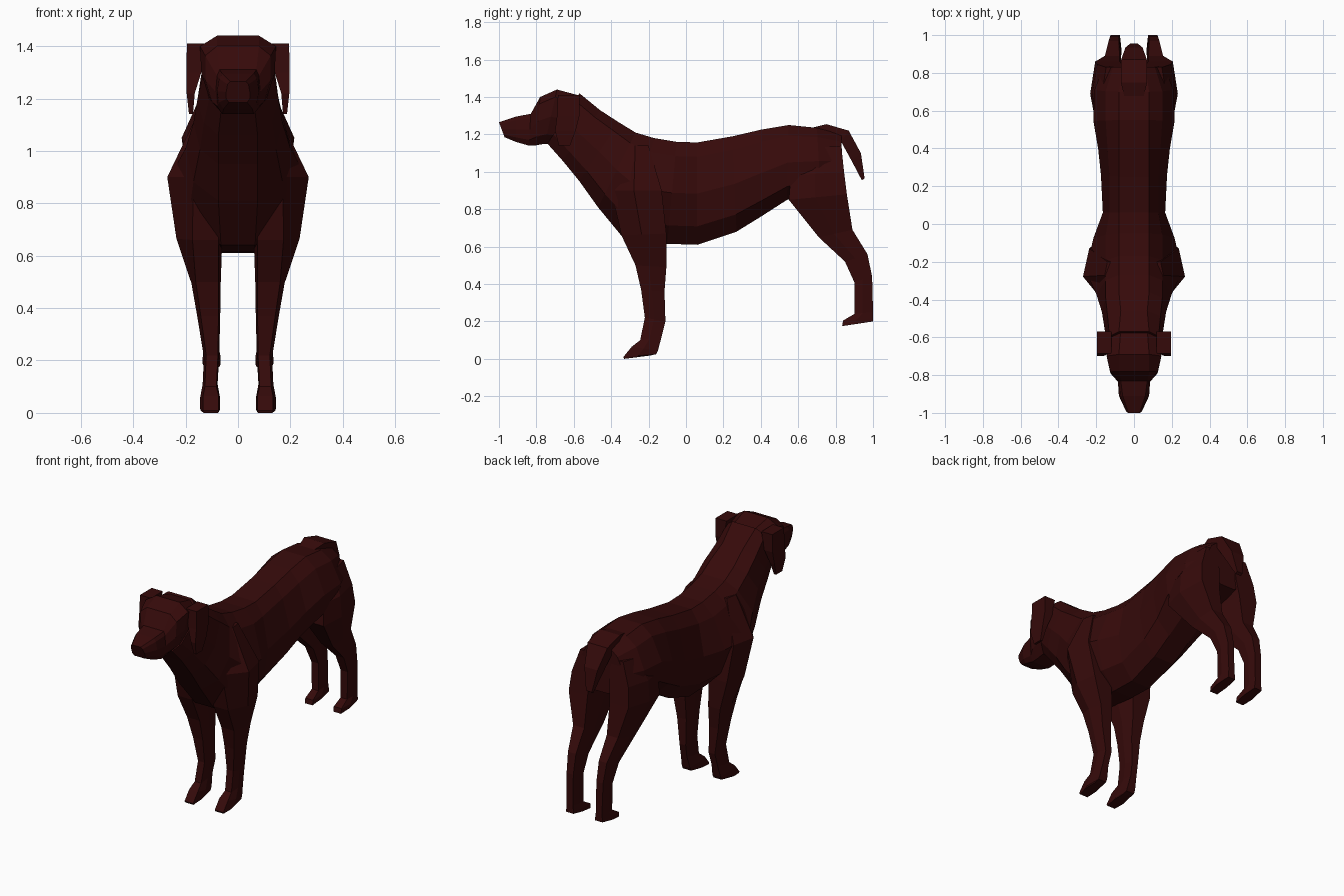
import bpy, bmesh

coat = bpy.data.materials.new("dark_brown_coat")
coat.diffuse_color = (0.036, 0.003, 0.003, 1)


def loft(name, rings):
    """Skin a list of equal-length point rings and cap both ends."""
    bm = bmesh.new()
    loops = [[bm.verts.new(p) for p in ring] for ring in rings]
    n = len(loops[0])
    for a, b in zip(loops, loops[1:]):
        for i in range(n):
            j = (i + 1) % n
            bm.faces.new((a[i], a[j], b[j], b[i]))
    bm.faces.new(loops[0])
    bm.faces.new(loops[-1])
    bmesh.ops.recalc_face_normals(bm, faces=bm.faces)
    mesh = bpy.data.meshes.new(name)
    bm.to_mesh(mesh)
    bm.free()
    mesh.materials.append(coat)
    ob = bpy.data.objects.new(name, mesh)
    bpy.context.collection.objects.link(ob)
    return ob


def trunk_ring(yt, zt, yb, zb, *widths):
    """Slanted symmetric ring from top to bottom with five half widths."""
    half = [(w, yt + (yb - yt) * t, zt + (zb - zt) * t)
            for w, t in zip(widths, (0, 0.14, 0.5, 0.82, 1))]
    return half + [(-x, y, z) for x, y, z in reversed(half)]


def limb_ring(side, yf, zf, yr, zr, xi, xo, front=0.85):
    """Six-sided limb ring between a front and a rear point."""
    def pt(u, t):
        return (side * (xi + (xo - xi) * u), yf + (yr - yf) * t, zf + (zr - zf) * t)
    return [pt(0.08, 0), pt(front, 0), pt(1, 0.45), pt(0.85, 1), pt(0.12, 1), pt(0, 0.5)]


# Neck and torso
body = loft("body", [trunk_ring(*r) for r in (
    (-0.57, 1.42, -0.74, 1.15, .08, .13, .135, .11, .065),
    (-0.46, 1.33, -0.66, 1.06, .07, .14, .155, .13, .075),
    (-0.36, 1.265, -0.57, 0.95, .08, .15, .17, .145, .075),
    (-0.27, 1.21, -0.47, 0.81, .08, .15, .20, .17, .075),
    (-0.17, 1.18, -0.33, 0.64, .08, .15, .255, .19, .065),
    (-0.05, 1.16, -0.10, 0.615, .08, .15, .215, .16, .065),
    (0.06, 1.157, 0.06, 0.61, .08, .13, .165, .14, .065),
    (0.25, 1.19, 0.27, 0.68, .08, .13, .175, .145, .07),
    (0.40, 1.225, 0.40, 0.76, .08, .14, .19, .16, .07),
    (0.55, 1.25, 0.54, 0.85, .08, .15, .215, .20, .07),
    (0.70, 1.235, 0.72, 0.88, .08, .15, .21, .20, .07),
    (0.83, 1.20, 0.84, 0.92, .06, .11, .16, .14, .05))])

# Skull and muzzle
head = loft("head", [trunk_ring(*r) for r in (
    (-0.56, 1.405, -0.70, 1.145, .07, .12, .12, .09, .05),
    (-0.69, 1.44, -0.755, 1.15, .08, .145, .14, .11, .06),
    (-0.78, 1.40, -0.80, 1.142, .08, .125, .125, .10, .06),
    (-0.83, 1.31, -0.84, 1.14, .07, .08, .085, .08, .06),
    (-0.91, 1.295, -0.91, 1.16, .06, .072, .08, .072, .055),
    (-1.00, 1.265, -0.97, 1.185, .03, .04, .045, .045, .035))])

# Tail, curving down behind the rump
loft("tail", [[(w, yt, zt), (w, yb, zb), (-w, yb, zb), (-w, yt, zt)]
              for yt, zt, yb, zb, w in (
    (0.67, 1.235, 0.70, 1.17, .05),
    (0.75, 1.255, 0.76, 1.18, .07),
    (0.87, 1.22, 0.83, 1.16, .068),
    (0.935, 1.10, 0.885, 1.06, .045),
    (0.955, 0.965, 0.94, 0.955, .02))])

limbs = []
for side, label in ((1, "left"), (-1, "right")):
    # Foreleg from shoulder to paw
    limbs.append(loft("front_leg_" + label, [limb_ring(side, *r) for r in (
        (-0.33, 1.14, -0.20, 1.14, .06, .155, .7),
        (-0.40, 0.90, -0.13, 0.90, .05, .27, .55),
        (-0.345, 0.66, -0.105, 0.67, .06, .235, .65),
        (-0.27, 0.50, -0.105, 0.49, .066, .178),
        (-0.24, 0.37, -0.115, 0.36, .068, .155),
        (-0.22, 0.22, -0.11, 0.20, .072, .13),
        (-0.245, 0.10, -0.13, 0.12, .078, .135),
        (-0.29, 0.065, -0.15, 0.045, .068, .145),
        (-0.335, 0.01, -0.16, 0.025, .068, .145),
        (-0.33, 0.0, -0.19, 0.018, .07, .142))]))

    # Hind leg from thigh to hock and foot
    limbs.append(loft("hind_leg_" + label, [limb_ring(side, *r) for r in (
        (0.62, 1.12, 0.83, 1.14, .05, .165, .7),
        (0.56, 0.98, 0.845, 1.00, .04, .222),
        (0.55, 0.85, 0.86, 0.88, .055, .232),
        (0.71, 0.65, 0.89, 0.69, .065, .17),
        (0.85, 0.52, 0.97, 0.56, .07, .145),
        (0.90, 0.41, 0.995, 0.44, .072, .135),
        (0.90, 0.24, 1.0, 0.25, .072, .13),
        (0.84, 0.205, 1.0, 0.215, .066, .135),
        (0.835, 0.175, 1.0, 0.20, .066, .135))]))

    # Folded hanging ear
    loft("ear_" + label, [[(side * xi, yf, z), (side * xo, yf, z),
                           (side * xo, yr, z), (side * xi, yr, z)]
                          for z, yf, yr, xi, xo in (
        (1.41, -0.685, -0.57, .12, .195),
        (1.30, -0.69, -0.57, .14, .197),
        (1.22, -0.70, -0.59, .165, .196),
        (1.14, -0.68, -0.62, .172, .187))])

# Merge head and limbs into one continuous skin
bpy.context.view_layer.objects.active = body
for part in [head] + limbs:
    mod = body.modifiers.new("merge", 'BOOLEAN')
    mod.operation = 'UNION'
    mod.solver = 'EXACT'
    mod.object = part
    bpy.ops.object.modifier_apply(modifier=mod.name)
    bpy.data.objects.remove(part)
